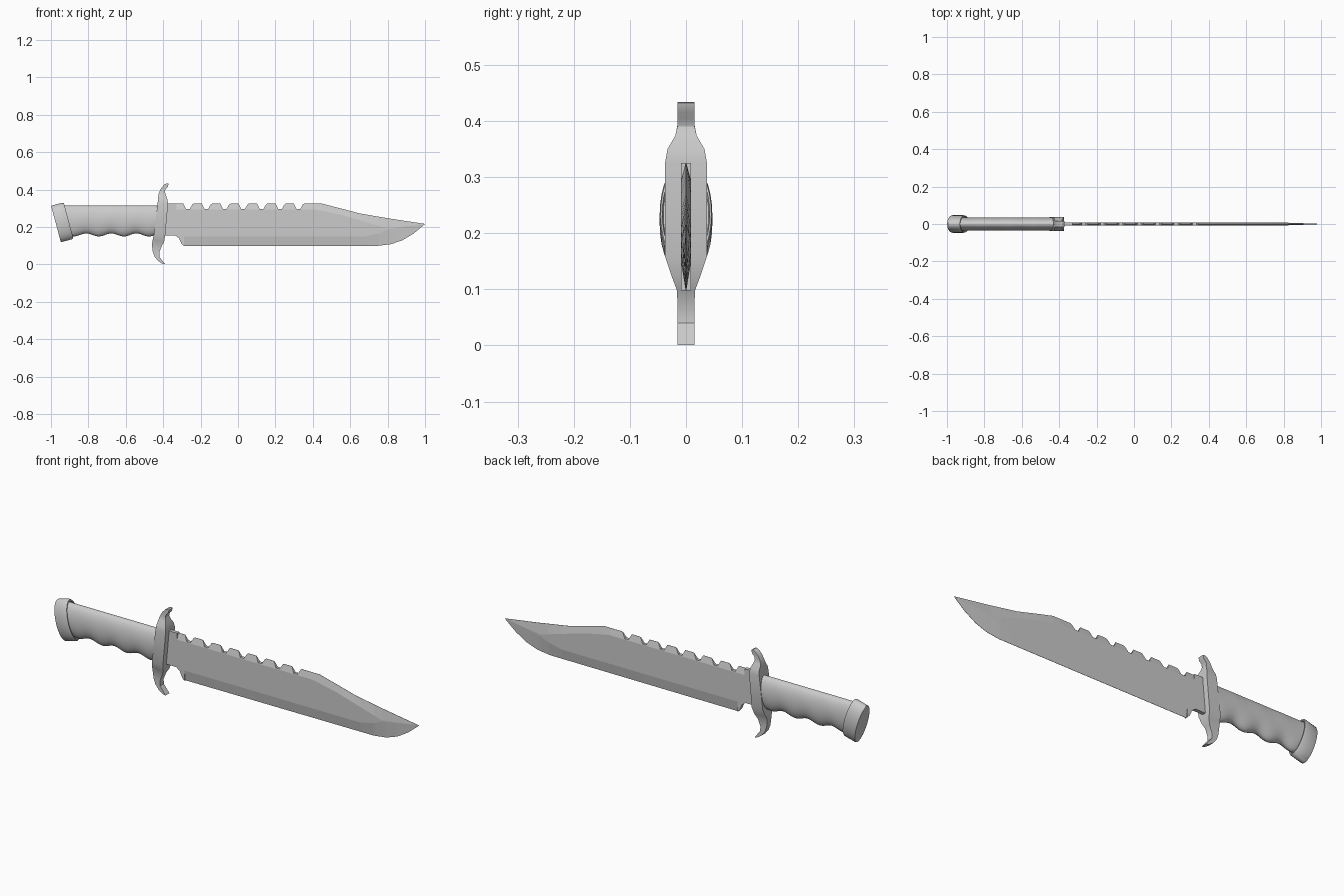
import bpy, bmesh, math

if "Cube" in bpy.data.objects:
    bpy.data.objects.remove(bpy.data.objects["Cube"])


def lerp(points, x):
    """Piecewise-linear lookup in a list of (x, value)."""
    if x <= points[0][0]:
        return points[0][1]
    for (x0, v0), (x1, v1) in zip(points, points[1:]):
        if x <= x1:
            return v0 + (v1 - v0) * (x - x0) / (x1 - x0)
    return points[-1][1]


def loft(name, rings, smooth=True):
    """Skin equal-length closed rings and cap both ends."""
    bm = bmesh.new()
    vs = [[bm.verts.new(p) for p in r] for r in rings]
    n = len(rings[0])
    for a, b in zip(vs, vs[1:]):
        for i in range(n):
            j = (i + 1) % n
            bm.faces.new((a[i], a[j], b[j], b[i]))
    bm.faces.new(vs[0])
    bm.faces.new(vs[-1])
    bmesh.ops.remove_doubles(bm, verts=bm.verts, dist=1e-5)
    bmesh.ops.recalc_face_normals(bm, faces=bm.faces)
    me = bpy.data.meshes.new(name)
    bm.to_mesh(me)
    bm.free()
    ob = bpy.data.objects.new(name, me)
    bpy.context.collection.objects.link(ob)
    if smooth:
        bpy.ops.object.select_all(action='DESELECT')
        ob.select_set(True)
        bpy.context.view_layer.objects.active = ob
        bpy.ops.object.shade_smooth_by_angle(angle=math.radians(32))
    return ob


def ellipse(x, z, hy, hz, n=32):
    return [(x, hy * math.cos(2 * math.pi * i / n), z + hz * math.sin(2 * math.pi * i / n))
            for i in range(n)]


# Blade outline and bevel lines
spine = [(.45, .325), (.545, .301), (.65, .273), (.815, .245), (1, .217)]
edge = [(-.335, .155), (-.315, .14), (-.303, .112), (-.29, .098), (.75, .1),
        (.82, .109), (.88, .13), (.94, .166), (1, .216)]
upper = [(.42, .293), (.545, .267), (.65, .237), (.8, .193), (1, .2168)]
lower = [(.68, .15), (.76, .168), (.8, .186), (1, .2164)]
thick = [(.75, .009), (.85, .006), (1, .0006)]
EPS = .0006

# Saw teeth cut into the spine
saw = [(-.33, 0)]
for k in range(7):
    c = -.27 + .0985 * k
    saw += [(c - .022, 0), (c - .008, .028), (c + .012, .028), (c + .026, .004), (c + .032, 0)]

# Blade stations: (x, top bevel ground, edge bevel ground)
xs = {p[0] for t in (spine, edge, upper, lower, thick, saw) for p in t}
stations = [(-.41, False, False)]
for x in sorted(xs):
    if x == -.33:
        stations += [(x, False, False), (x, True, False)]
    elif x == -.29:
        stations += [(x, True, False), (x, True, True)]
    else:
        stations.append((x, x > -.33, x > -.29))
rings = []
for x, top_cut, low_cut in stations:
    t, zs, zb = lerp(thick, x), lerp(spine, x), lerp(edge, x)
    zu = lerp(upper, x)
    zl = max(lerp(lower, x), zb + .0002)
    notch = lerp(saw, x)
    yt = EPS + (t - EPS) * notch / max(zs - zu, 1e-4) if top_cut else t
    yb = EPS if low_cut else t
    zt = zs - notch
    rings.append([(x, -yb, zb), (x, -t, zl), (x, -t, zu), (x, -yt, zt),
                  (x, yt, zt), (x, t, zu), (x, t, zl), (x, yb, zb)])
loft("blade", rings, smooth=False)

# Guard: left x, left z, right x, right z, half width
guard = [(-.403, .003, -.389, .001, .015), (-.427, .019, -.402, .017, .015),
         (-.446, .042, -.420, .040, .015), (-.456, .070, -.421, .064, .015),
         (-.460, .105, -.408, .098, .016), (-.457, .128, -.395, .122, .025),
         (-.450, .160, -.389, .158, .037), (-.430, .325, -.374, .327, .037),
         (-.427, .350, -.378, .350, .033), (-.426, .372, -.386, .374, .019),
         (-.419, .392, -.391, .390, .0155), (-.409, .411, -.387, .404, .015),
         (-.393, .428, -.375, .416, .015), (-.379, .434, -.371, .432, .015)]
loft("guard", [[(xl, -w, zl), (xr, -w, zr), (xr, w, zr), (xl, w, zl)]
               for xl, zl, xr, zr, w in guard])

# Handle with finger grooves along the underside
rings = []
for i in range(53):
    x = -.94 + .01 * i
    zb = .158 - .008 * math.cos(2 * math.pi * (x + .61) / .134)
    zt = .316
    rings.append(ellipse(x, (zb + zt) / 2, .035, (zt - zb) / 2))
loft("handle", rings)

# Tilted pommel cap with a softened rim and a shallow front recess
tilt = math.radians(15)
rings = []
for d, s in [(-.035, .97), (-.031, 1), (.028, 1), (.035, .96), (.035, .90), (.027, .86)]:
    ring = ellipse(d, 0, .047 * s, .101 * s)
    rings.append([(-.9395 + x * math.cos(tilt) - z * math.sin(tilt), y,
                   .2255 + x * math.sin(tilt) + z * math.cos(tilt)) for x, y, z in ring])
loft("pommel", rings)
